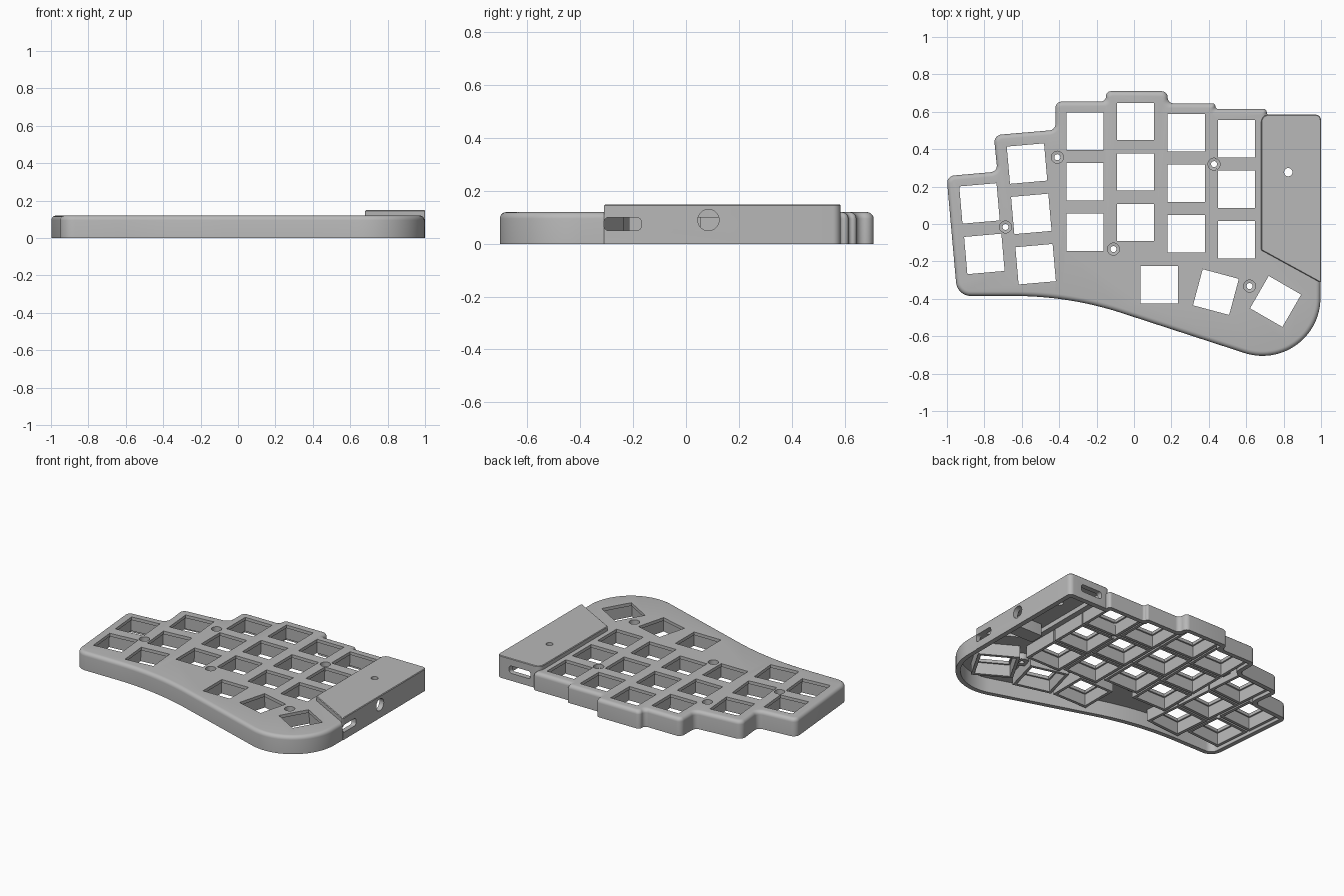
import bpy, bmesh, math
from mathutils import Vector, Matrix

cube = bpy.data.objects.get("Cube")
if cube:
    bpy.data.objects.remove(cube)

grey = bpy.data.materials.new("plain_grey")
grey.use_nodes = True
COLOUR = (0.48, 0.48, 0.48, 1)
grey.diffuse_color = COLOUR
grey.node_tree.nodes["Principled BSDF"].inputs["Base Color"].default_value = COLOUR


def rounded(corners, d=0):
    """Outline of counter-clockwise corners (x, y, radius), inset by d."""
    pts = [Vector(c[:2]) for c in corners]
    n = len(pts)
    moved, turns = [], []
    for i, p in enumerate(pts):
        a = (p - pts[i - 1]).normalized()
        b = (pts[(i + 1) % n] - p).normalized()
        na, nb = Vector((-a.y, a.x)), Vector((-b.y, b.x))
        moved.append(p + (na + nb) * d / (1 + na.dot(nb)))
        turns.append(1 if a.x * b.y - a.y * b.x > 0 else -1)
    out = []
    for i, p in enumerate(moved):
        r = corners[i][2]
        if r == 0:
            out.append(p)
            continue
        u, v = moved[i - 1] - p, moved[(i + 1) % n] - p
        limit = 0.49 * min(u.length, v.length)
        u.normalize()
        v.normalize()
        half = u.angle(v) / 2
        t = min(max(r - d * turns[i], 0.005) / math.tan(half), limit)
        centre = p + (u + v).normalized() * t / math.cos(half)
        start = p + u * t - centre
        sweep = (math.pi - 2 * half) * turns[i]
        steps = 7 if r < 0.1 else 28
        for k in range(steps + 1):
            out.append(centre + Matrix.Rotation(sweep * k / steps, 2) @ start)
    return out


def loft(bm, corners, levels, matrix=Matrix()):
    """Closed solid through the outline at each (height, inset)."""
    rings = [[bm.verts.new(matrix @ Vector((p.x, p.y, z))) for p in rounded(corners, d)]
             for z, d in levels]
    faces = [bm.faces.new(rings[0][::-1]), bm.faces.new(rings[-1])]
    for low, high in zip(rings, rings[1:]):
        for i in range(len(low)):
            j = (i + 1) % len(low)
            faces.append(bm.faces.new((low[i], low[j], high[j], high[i])))
    if matrix.determinant() < 0:
        bmesh.ops.reverse_faces(bm, faces=faces)


def box(w, h, r=0):
    return [(-w, -h, r), (w, -h, r), (w, h, r), (-w, h, r)]


def solid(name, parts):
    bm = bmesh.new()
    for part in parts:
        loft(bm, *part)
    mesh = bpy.data.meshes.new(name)
    bm.to_mesh(mesh)
    bm.free()
    mesh.materials.append(grey)
    obj = bpy.data.objects.new(name, mesh)
    bpy.context.collection.objects.link(obj)
    return obj


def combine(name, operation, parts):
    tool = solid(name, parts)
    mod = case.modifiers.new(name, 'BOOLEAN')
    mod.operation, mod.solver, mod.object = operation, 'EXACT', tool
    bpy.ops.object.modifier_apply(modifier=mod.name)
    bpy.data.objects.remove(tool)


# Case outline and the raised cover outline
outline = [
    (-0.945, -0.385, 0.08), (-0.345, -0.385, 2), (0.997, -0.822, 0.31),
    (0.997, 0.58, 0.03), (0.71, 0.58, 0.015), (0.71, 0.615, 0.02),
    (0.435, 0.615, 0.015), (0.435, 0.645, 0.02), (0.18, 0.645, 0.03),
    (0.18, 0.71, 0.035), (-0.15, 0.71, 0.035), (-0.15, 0.655, 0.03),
    (-0.42, 0.655, 0.035), (-0.42, 0.503, 0.035), (-0.75, 0.475, 0.04),
    (-0.73, 0.28, 0.035), (-1.002, 0.256, 0.04)]
cover = [(0.68, -0.14, 0.01), (1, -0.315, 0.006), (1, 0.585, 0.03), (0.68, 0.585, 0.04)]

# Key positions: x, y, turn in degrees
keys = [(-0.826, 0.11, 5), (-0.80, -0.16, 5),
        (0.136, -0.324, 0), (0.438, -0.364, -15), (0.757, -0.414, -30)]
keys += [(-0.572 + 0.023 * i, 0.323 - 0.269 * i, 5) for i in range(3)]
for x, top in ((-0.262, 0.495), (0.008, 0.548), (0.28, 0.487), (0.548, 0.455)):
    keys += [(x, top - 0.27 * i, 0) for i in range(3)]
key_frames = [Matrix.Translation((x, y, 0)) @ Matrix.Rotation(math.radians(a), 4, 'Z')
              for x, y, a in keys]
screws = [Matrix.Translation((x, y, 0)) for x, y in (
    (-0.41, 0.357), (-0.687, -0.016), (-0.11, -0.134), (0.428, 0.32), (0.618, -0.332))]

# Main shell with a rounded top edge
R = 0.025
arc = [math.pi / 2 * k / 5 for k in range(6)]
case = solid("keyboard_case", [(outline, [(0, 0)] + [
    (0.12 - R + R * math.sin(a), R * (1 - math.cos(a))) for a in arc])])
bpy.context.view_layer.objects.active = case
case.select_set(True)

# Raised cover and hollow underside
combine("cover", 'UNION', [(cover, [(0, 0), (0.145, 0), (0.149, 0.004)])])
combine("hollow", 'DIFFERENCE', [(outline, [(-0.1, 0.03), (0.1, 0.03)])])
combine("cover_hollow", 'DIFFERENCE', [(cover, [(-0.1, 0.035), (0.13, 0.035)])])

# Collars under the keys, screw posts and the support under the cover
combine("collars", 'UNION', [(box(0.13, 0.13), [(0.02, 0), (0.102, 0)], m) for m in key_frames])
combine("posts", 'UNION', [(box(0.045, 0.045, 0.045), [(0.06, 0), (0.105, 0)], m) for m in screws])
combine("support", 'UNION', [(box(0.09, 0.05, 0.01), [(0.05, 0), (0.135, 0)],
                              Matrix.Translation((0.83, -0.04, 0)))])

# Key openings, wider below the plate
combine("key_holes", 'DIFFERENCE', [
    (box(0.1, 0.1), [(-0.1, -0.014), (0.097, -0.008), (0.099, 0), (0.3, 0)], m) for m in key_frames])

# Countersunk screw holes and the reset hole
combine("screw_holes", 'DIFFERENCE', [
    (box(0.016, 0.016, 0.016), [(-0.1, 0), (0.085, 0), (0.087, -0.016), (0.3, -0.016)], m)
    for m in screws])
combine("reset_hole", 'DIFFERENCE', [
    (box(0.022, 0.022, 0.022), [(0.1, 0), (0.3, 0)], Matrix.Translation((0.825, 0.277, 0)))])

# Side and back ports
to_side = Matrix(((0, 0, 1, 0), (1, 0, 0, 0), (0, 1, 0, 0), (0, 0, 0, 1)))
to_back = Matrix(((1, 0, 0, 0), (0, 0, 1, 0), (0, 1, 0, 0), (0, 0, 0, 1)))


def port(w, h, r, turn, along, z, depth):
    place = turn @ Matrix.Translation((along, z, 0))
    return (box(w, h, r), [(depth, 0), (1.2, 0)], place)


combine("ports", 'DIFFERENCE', [
    port(0.07, 0.025, 0.017, to_side, -0.24, 0.075, 0.93),
    port(0.04, 0.04, 0.04, to_side, 0.085, 0.09, 0.93),
    port(0.08, 0.025, 0.017, to_back, 0.83, 0.075, 0.52)])

bpy.ops.object.shade_smooth_by_angle(angle=math.radians(30))
